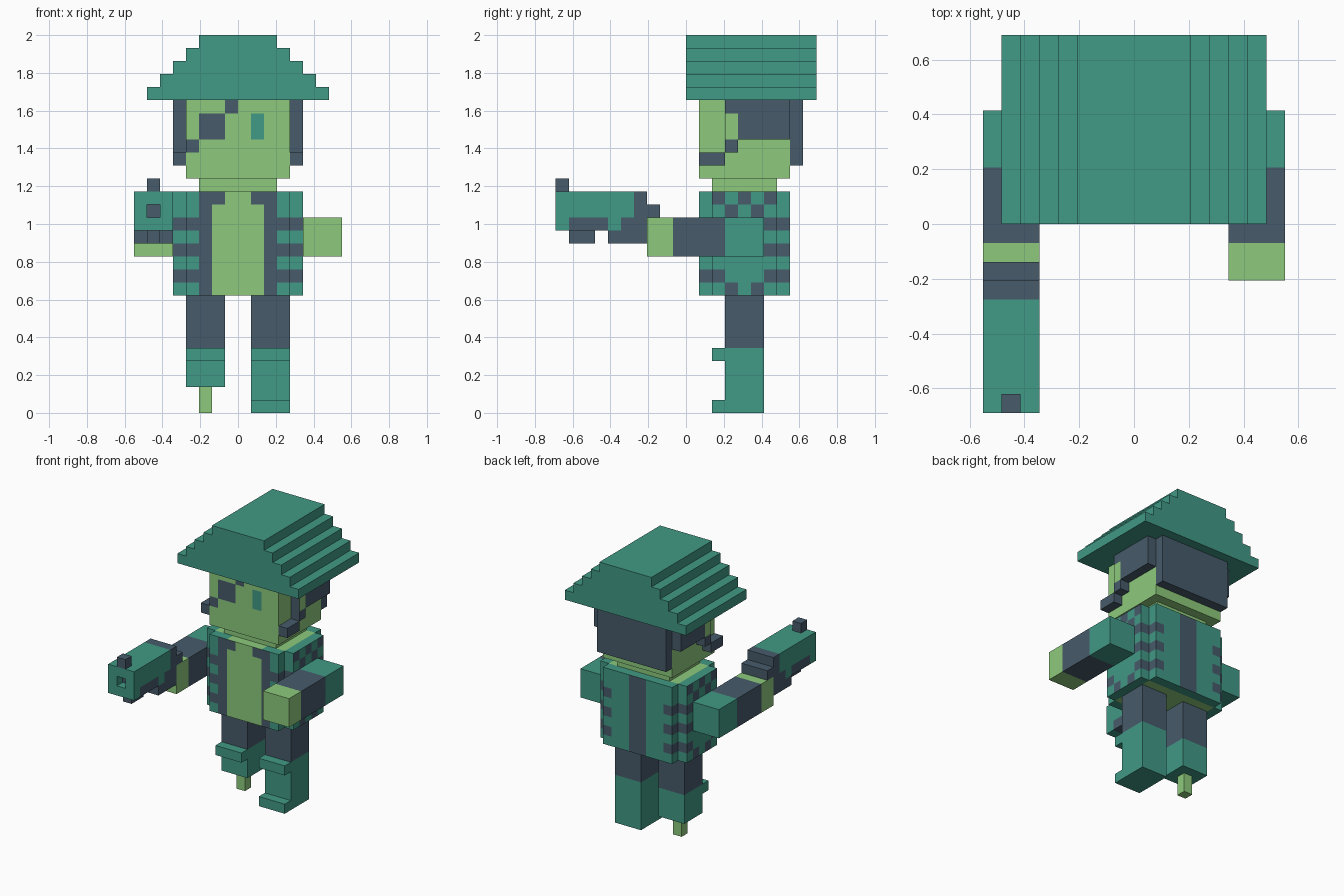
import bpy, bmesh

if "Cube" in bpy.data.objects:
    bpy.data.objects.remove(bpy.data.objects["Cube"])

U = 2 / 29  # one block of the grid the figure is built on


def material(name, rgb):
    m = bpy.data.materials.new(name)
    m.diffuse_color = (*rgb, 1)
    m.use_nodes = True
    m.node_tree.nodes["Principled BSDF"].inputs["Base Color"].default_value = m.diffuse_color
    return m


MATS = [material("teal", (0.053, 0.319, 0.235)),
        material("slate", (0.063, 0.105, 0.147)),
        material("green", (0.266, 0.591, 0.202))]
TEAL, SLATE, GREEN = range(3)


def finish(name, bm):
    """Scale from blocks to units and make the object."""
    bmesh.ops.recalc_face_normals(bm, faces=bm.faces)
    bmesh.ops.scale(bm, vec=(U, U, U), verts=bm.verts)
    mesh = bpy.data.meshes.new(name)
    bm.to_mesh(mesh)
    bm.free()
    for m in MATS:
        mesh.materials.append(m)
    ob = bpy.data.objects.new(name, mesh)
    bpy.context.collection.objects.link(ob)
    return ob


def box(name, x, y, z, colour):
    """Box from block ranges. A colour rule(x, y, z, normal) cuts it into block cells."""
    bm = bmesh.new()
    bmesh.ops.create_cube(bm, size=1)
    for v in bm.verts:
        v.co = [r[0] if c < 0 else r[1] for c, r in zip(v.co, (x, y, z))]
    if callable(colour):
        for axis, r in enumerate((x, y, z)):
            for cut in range(r[0] + 1, r[1]):
                co, no = [0, 0, 0], [0, 0, 0]
                co[axis], no[axis] = cut, 1
                bmesh.ops.bisect_plane(bm, geom=bm.verts[:] + bm.edges[:] + bm.faces[:],
                                       plane_co=co, plane_no=no)
        bm.normal_update()
        for f in bm.faces:
            f.material_index = colour(*f.calc_center_median(), f.normal)
    else:
        for f in bm.faces:
            f.material_index = colour
    return finish(name, bm)


def pair(name, x, y, z, colour):
    """Same box on both sides of the body."""
    box(name + "_left", x, y, z, colour)
    box(name + "_right", (-x[1], -x[0]), y, z, colour)


# Hat: stepped profile extruded front to back
right = [p for i in range(5) for p in ((7 - i, 24 + i), (7 - i, 25 + i))]
profile = right + [(-x, z) for x, z in reversed(right)]
bm = bmesh.new()
face = bm.faces.new([bm.verts.new((x, 0, z)) for x, z in profile])
ext = bmesh.ops.extrude_face_region(bm, geom=[face])["geom"]
bmesh.ops.translate(bm, vec=(0, 10, 0), verts=[g for g in ext if isinstance(g, bmesh.types.BMVert)])
finish("hat", bm)


# Head with eye, eye patch and strap painted on the front
def face_paint(x, y, z, n):
    if n.y > -0.5:
        return GREEN
    if 1 < x < 2 and 21 < z < 23:
        return TEAL
    patch = -3 < x < -1 and 21 < z < 23
    strap = (-1 < x < 0 and z > 23) or (x < -3 and 20 < z < 21)
    return SLATE if patch or strap else GREEN


box("head", (-4, 4), (1, 8), (18, 24), face_paint)
box("neck", (-3, 3), (2, 7), (17, 18), GREEN)

# Hair and sideburns
box("back_hair", (-4, 4), (8, 9), (19, 24), SLATE)
pair("side_hair", (4, 5), (3, 8), (21, 24),
     lambda x, y, z, n: GREEN if abs(n.x) > 0.5 and y < 4 and z < 23 else SLATE)
pair("sideburn", (4, 5), (3, 4), (20, 21), SLATE)
pair("whisker", (4, 5), (1, 3), (19, 20), SLATE)


# Torso: bare chest in front, patterned vest around it
def band(z):
    return int(z) in (10, 12, 14)


def vest_paint(x, y, z, n):
    a = abs(x)
    if abs(n.z) > 0.5:
        return GREEN if (2 < y < 7 or a < 2 and y < 2) else TEAL
    if n.y < -0.5:
        if a < 2:
            return SLATE if a > 1 and z > 16 else GREEN
        return SLATE if a < 3 or band(z) else TEAL
    if n.y > 0.5:
        return SLATE if a < 1 or (a > 3 and band(z)) else TEAL
    return SLATE if band(z) else TEAL


def vest_side_paint(x, y, z, n):
    if abs(n.z) > 0.5:
        return TEAL
    if abs(n.y) > 0.5:
        return SLATE if band(z) else TEAL
    d = abs(y - 4.5)
    if z > 16:
        return SLATE if d < 0.5 or d > 1.6 else TEAL
    if z > 15 or z < 10:
        return SLATE if 0.6 < d < 1.6 else TEAL
    return SLATE if d > 1.6 and band(z) else TEAL


box("torso", (-4, 4), (1, 8), (9, 17), vest_paint)
pair("vest_side", (4, 5), (2, 7), (9, 17), vest_side_paint)

# Arms: shoulder, sleeve, hand
pair("shoulder", (5, 8), (3, 6), (12, 15), TEAL)
pair("sleeve", (5, 8), (-1, 3), (12, 15), SLATE)
pair("hand", (5, 8), (-3, -1), (12, 15), GREEN)


# Blaster held in the hand on the -x side
def gun_paint(x, y, z, n):
    if y > -4:
        return SLATE
    if z < 15 and (-9 < y < -6 or y > -5):
        return SLATE
    return TEAL


box("gun_body", (-8, -5), (-9, -3), (14, 17), gun_paint)
box("gun_muzzle_top", (-8, -5), (-10, -9), (16, 17), TEAL)
box("gun_muzzle_bottom", (-8, -5), (-10, -9), (14, 15), TEAL)
for side, x in (("outer", -8), ("inner", -6)):
    box("gun_muzzle_" + side, (x, x + 1), (-10, -9), (15, 16), TEAL)
box("gun_bore", (-7, -6), (-9.05, -9), (15, 16), SLATE)
box("gun_sight", (-7, -6), (-10, -9), (17, 18), SLATE)
box("gun_hammer", (-8, -5), (-3, -2), (15, 16), SLATE)
box("gun_foregrip", (-7, -6), (-9, -7), (13, 14), SLATE)
box("gun_grip", (-8, -5), (-6, -3), (13, 14), SLATE)

# Legs: trousers, boots with cuffs, one peg
pair("trouser", (1, 4), (3, 6), (5, 9), SLATE)
pair("boot_cuff", (1, 4), (2, 3), (4, 5), TEAL)
box("boot", (1, 4), (3, 6), (0, 5), TEAL)
box("boot_toe", (1, 4), (2, 3), (0, 1), TEAL)
box("short_boot", (-4, -1), (3, 6), (2, 5), TEAL)
box("peg", (-3, -2), (4, 5), (0, 2), GREEN)
